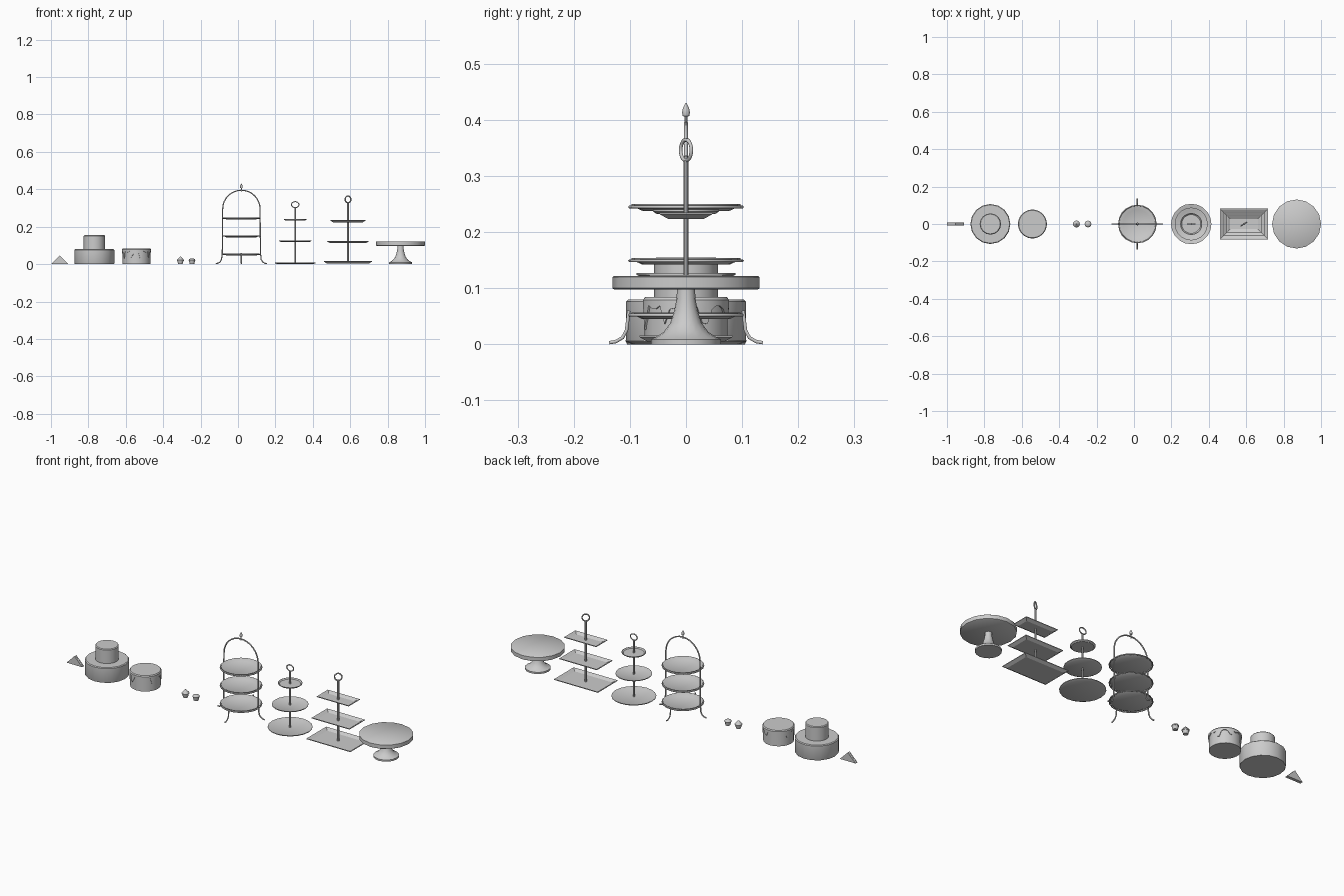
import bpy, bmesh, math
from mathutils import Matrix

if "Cube" in bpy.data.objects:
    bpy.data.objects.remove(bpy.data.objects["Cube"])


def finish(name, bm, loc, smooth=True):
    bmesh.ops.recalc_face_normals(bm, faces=bm.faces)
    me = bpy.data.meshes.new(name)
    bm.to_mesh(me)
    bm.free()
    ob = bpy.data.objects.new(name, me)
    ob.location = loc
    bpy.context.collection.objects.link(ob)
    if smooth:
        bpy.ops.object.select_all(action='DESELECT')
        bpy.context.view_layer.objects.active = ob
        ob.select_set(True)
        bpy.ops.object.shade_smooth_by_angle(angle=math.radians(35))
    return ob


def loft(bm, rings):
    rows = [[bm.verts.new(p) for p in ring] for ring in rings]
    n = len(rows[0])
    for a, b in zip(rows, rows[1:]):
        for i in range(n):
            j = (i + 1) % n
            bm.faces.new((a[i], a[j], b[j], b[i]))
    bm.faces.new(rows[0][::-1])
    bm.faces.new(rows[-1])


def lathe(name, x, profile, z=0, n=16):
    """Solid of revolution from (radius, height) points."""
    bm = bmesh.new()
    loft(bm, [[(r * math.cos(math.tau * i / n), r * math.sin(math.tau * i / n), h)
               for i in range(n)] for r, h in profile])
    return finish(name, bm, (x, 0, z))


def tube(name, points, radius, loc, cyclic=False, turn=0):
    cu = bpy.data.curves.new(name, 'CURVE')
    cu.dimensions = '3D'
    cu.bevel_depth = radius
    cu.bevel_resolution = 1
    cu.use_fill_caps = True
    sp = cu.splines.new('POLY')
    sp.points.add(len(points) - 1)
    for p, co in zip(sp.points, points):
        p.co = (*co, 1)
    sp.use_cyclic_u = cyclic
    ob = bpy.data.objects.new(name, cu)
    ob.location = loc
    ob.rotation_euler.z = turn
    bpy.context.collection.objects.link(ob)
    return ob


def ellipse(rx, rz, n=20):
    return [(rx * math.cos(math.tau * i / n), 0, rz * math.sin(math.tau * i / n)) for i in range(n)]


def plate(name, x, z, r, depth, lip=0.8):
    """Shallow dish whose rim top is at z."""
    t = 0.003
    return lathe(name, x, [(r * lip, -depth), (r, -t), (r, 0), (r * 0.96, 0),
                           (r * (lip - 0.02), t - depth)], z, 20)


# sandwich: two bread triangles around a filling
def wedge(name, x, y0, y1, s):
    bm = bmesh.new()
    tri = [(-0.046 * s, 0.0), (0.046 * s, 0.0), (0, 0.046 * s)]
    loft(bm, [[(a, y, b) for a, b in tri] for y in (y0, y1)])
    finish(name, bm, (x, 0, 0), False)


wedge("sandwich_bread_front", -0.954, -0.008, -0.002, 1)
wedge("sandwich_filling", -0.954, -0.002, 0.002, 0.97)
wedge("sandwich_bread_back", -0.954, 0.002, 0.008, 1)

# two tier cake
lathe("cake_lower_tier", -0.768, [(0.105, 0), (0.107, 0.004), (0.107, 0.076), (0.103, 0.08)])
lathe("cake_upper_tier", -0.768, [(0.057, 0), (0.057, 0.071), (0.053, 0.075)], 0.08)

# drip cake: sponge and icing with uneven drips
CX = -0.543
lathe("drip_cake_sponge", CX, [(0.074, 0), (0.074, 0.078)], n=20)
drips = {3: 0.028, 4: 0.03, 9: 0.018, 10: 0.02, 16: 0.04, 21: 0.025, 22: 0.022,
         28: 0.036, 33: 0.03, 34: 0.018, 38: 0.04, 39: 0.022, 44: 0.03}
N = 48
bottom = [0.066 - drips.get(i, 0.004 * math.sin(i * 1.7)) for i in range(N)]


def icing_ring(r, z):
    return [(r * math.cos(math.tau * i / N), r * math.sin(math.tau * i / N),
             bottom[i] if z is None else z) for i in range(N)]


bm = bmesh.new()
loft(bm, [icing_ring(0.07, 0.07), icing_ring(0.0735, None), icing_ring(0.077, None),
          icing_ring(0.077, 0.079), icing_ring(0.073, 0.084)])
finish("drip_cake_icing", bm, (CX, 0, 0))

# cupcake and muffin
for name, x, top in (
        ("cupcake", -0.308, [(0.018, 0), (0.019, 0.004), (0.015, 0.009), (0.013, 0.011), (0.007, 0.017), (0.002, 0.022)]),
        ("muffin", -0.246, [(0.017, 0), (0.018, 0.003), (0.015, 0.008), (0.009, 0.011), (0.002, 0.012)])):
    lathe(name + "_case", x, [(0.012, 0), (0.016, 0.018)], n=12)
    lathe(name + "_top", x, top, 0.018, 12)

# wire stand: arch, feet, three plates on rings, finial
WX = 0.018
half = [(0.137, 0, 0.003), (0.125, 0, 0.005), (0.113, 0, 0.012), (0.106, 0, 0.025), (0.102, 0, 0.06)]
arc = [(0.1 * math.cos(math.pi * i / 16), 0, 0.295 + 0.1 * math.sin(math.pi * i / 16)) for i in range(17)]
tube("wire_stand_arch", half + arc + [(-x, y, z) for x, y, z in half[::-1]], 0.0035, (WX, 0, 0))
for k in (1, -1):
    tube("wire_stand_side_foot", half, 0.0035, (WX, 0, 0), turn=k * math.pi / 2)
for z in (0.057, 0.154, 0.25):
    plate("wire_stand_plate", WX, z, 0.097, 0.012)
    tube("wire_stand_ring", [(x, y, 0) for x, _, y in ellipse(0.1, 0.1)], 0.003, (WX, 0, z - 0.005), True)
lathe("wire_stand_finial", WX, [(0.003, -0.01), (0.003, 0.009), (0.006, 0.01), (0.0075, 0.016),
                                (0.006, 0.023), (0.001, 0.033)], 0.397, 10)

# round three tier stand
RX = 0.306
for z, r in ((0.008, 0.108), (0.127, 0.088), (0.24, 0.059)):
    plate("round_tier_plate", RX, z, r, 0.008, 0.88)
lathe("round_tier_pole", RX, [(0.0045, 0), (0.0045, 0.302)], n=10)
tube("round_tier_handle", ellipse(0.02, 0.016), 0.003, (RX, 0, 0.318), True)


# rectangular three tier stand
def tray(name, x, z, hx, hy):
    bm = bmesh.new()
    rows = [(0.016, -0.012), (0.0, -0.003), (0, 0), (0.005, 0), (0.019, -0.009)]
    loft(bm, [[(sx * (hx - d), sy * (hy - d), h)
               for sx, sy in ((1, 1), (-1, 1), (-1, -1), (1, -1))] for d, h in rows])
    finish(name, bm, (x, 0, z), False)


TX = 0.588
for z, hx, hy in ((0.016, 0.129, 0.083), (0.124, 0.111, 0.065), (0.235, 0.094, 0.047)):
    tray("rectangular_tray", TX, z, hx, hy)
lathe("rectangular_tier_pole", TX, [(0.005, 0.004), (0.005, 0.328)], n=10)
tube("rectangular_tier_handle", ellipse(0.018, 0.0185), 0.0035, (TX, 0, 0.346), True, math.radians(32))

# pedestal cake stand
PX = 0.869
lathe("cake_stand_top", PX, [(0.128, 0.098), (0.131, 0.1), (0.131, 0.12), (0.128, 0.122)])
lathe("cake_stand_pedestal", PX, [(0.062, 0), (0.062, 0.009), (0.054, 0.013), (0.04, 0.022), (0.028, 0.038),
                                  (0.021, 0.06), (0.017, 0.08), (0.016, 0.099)])
